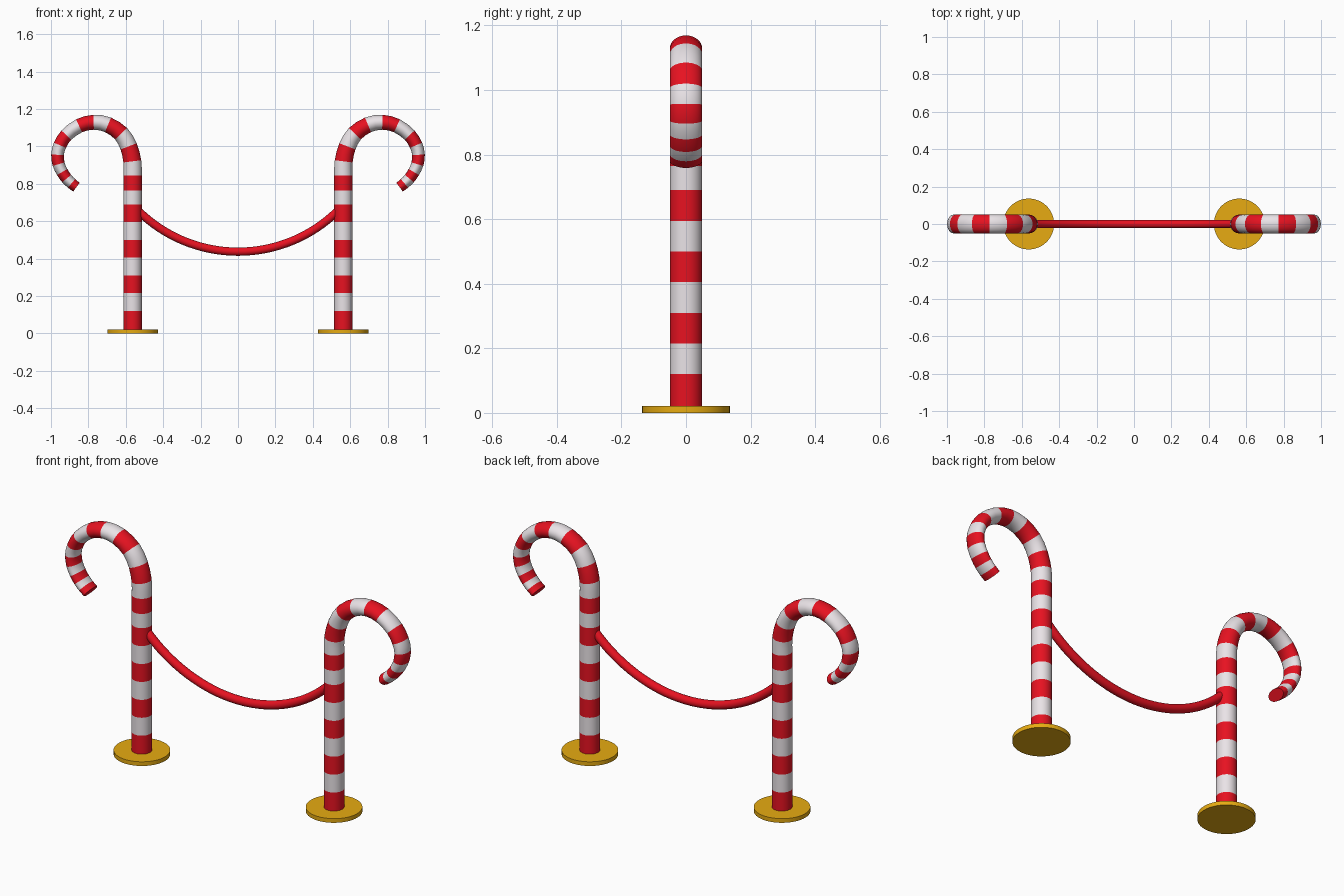
import bpy, bmesh, math
from mathutils import Vector

if "Cube" in bpy.data.objects:
    bpy.data.objects.remove(bpy.data.objects["Cube"])


def material(name, rgb):
    m = bpy.data.materials.new(name)
    m.diffuse_color = (*rgb, 1)
    m.use_nodes = True
    m.node_tree.nodes["Principled BSDF"].inputs["Base Color"].default_value = m.diffuse_color
    return m


RED = material("red", (0.8, 0.006, 0.015))
WHITE = material("white", (0.82, 0.77, 0.80))
GOLD = material("gold", (0.8, 0.41, 0.006))


def sweep(name, rings, mats, stripe=None, sides=32):
    """Tube in the xz plane; rings are (x, z, in-plane radius, y radius)."""
    bm = bmesh.new()
    loops = []
    for i, (x, z, r, ry) in enumerate(rings):
        a, b = rings[max(i - 1, 0)], rings[min(i + 1, len(rings) - 1)]
        t = Vector((b[0] - a[0], 0, b[1] - a[1])).normalized()
        n = Vector((t.z, 0, -t.x))
        loop = []
        for k in range(sides):
            ang = math.tau * k / sides
            p = Vector((x, 0, z)) + n * (r * math.cos(ang))
            p.y = ry * math.sin(ang)
            loop.append(bm.verts.new(p))
        loops.append(loop)
    for i in range(len(loops) - 1):
        for k in range(sides):
            j = (k + 1) % sides
            f = bm.faces.new((loops[i][k], loops[i][j], loops[i + 1][j], loops[i + 1][k]))
            f.smooth = True
            f.material_index = stripe(i) if stripe else 0
    bm.faces.new(loops[0])
    end = bm.faces.new(loops[-1])
    end.material_index = stripe(len(loops) - 2) if stripe else 0
    bmesh.ops.recalc_face_normals(bm, faces=bm.faces)
    me = bpy.data.meshes.new(name)
    bm.to_mesh(me)
    bm.free()
    for m in mats:
        me.materials.append(m)
    ob = bpy.data.objects.new(name, me)
    bpy.context.collection.objects.link(ob)
    return ob


# Stripe boundaries of one cane: straight pole, then the tapering hook
bounds = [(0.563, z, 0.049) for z in
          (0.015, 0.12, 0.215, 0.31, 0.405, 0.5, 0.595, 0.69, 0.765, 0.845)]
bounds += [(0.565, 0.92, 0.048), (0.585, 1.0, 0.046), (0.625, 1.068, 0.044),
           (0.695, 1.115, 0.042), (0.772, 1.129, 0.040), (0.85, 1.11, 0.038),
           (0.918, 1.06, 0.036), (0.952, 1.006, 0.035), (0.965, 0.955, 0.034),
           (0.959, 0.905, 0.033), (0.94, 0.863, 0.032), (0.916, 0.828, 0.031),
           (0.890, 0.802, 0.030), (0.864, 0.782, 0.029)]


def refine(pts):
    """Insert a smooth mid ring between each pair of boundaries."""
    out = []
    for i in range(len(pts) - 1):
        p = [Vector(pts[min(max(i + d, 0), len(pts) - 1)]) for d in (-1, 0, 1, 2)]
        out += [p[1], (9 * (p[1] + p[2]) - p[0] - p[3]) / 16]
    return out + [Vector(pts[-1])]


path = refine(bounds)
for side, s in (("left", -1), ("right", 1)):
    # Striped cane post
    sweep(side + "_cane", [(s * p.x, p.y, p.z, 0.05) for p in path],
          [RED, WHITE], lambda i: (i // 2) % 2)
    # Round foot plate
    bpy.ops.mesh.primitive_cylinder_add(vertices=48, radius=0.136, depth=0.022,
                                        location=(s * 0.563, 0, 0.011))
    base = bpy.context.object
    base.name = side + "_base"
    base.data.materials.append(GOLD)
    bpy.ops.object.shade_smooth_by_angle()

# Sagging rope, a circular arc between the posts
R, half = 0.76, math.radians(45)
arc = []
for i in range(33):
    a = half * (i / 16 - 1)
    arc.append((R * math.sin(a), 0.437 + R * (1 - math.cos(a)), 0.022, 0.022))
sweep("rope", arc, [RED], sides=20)
